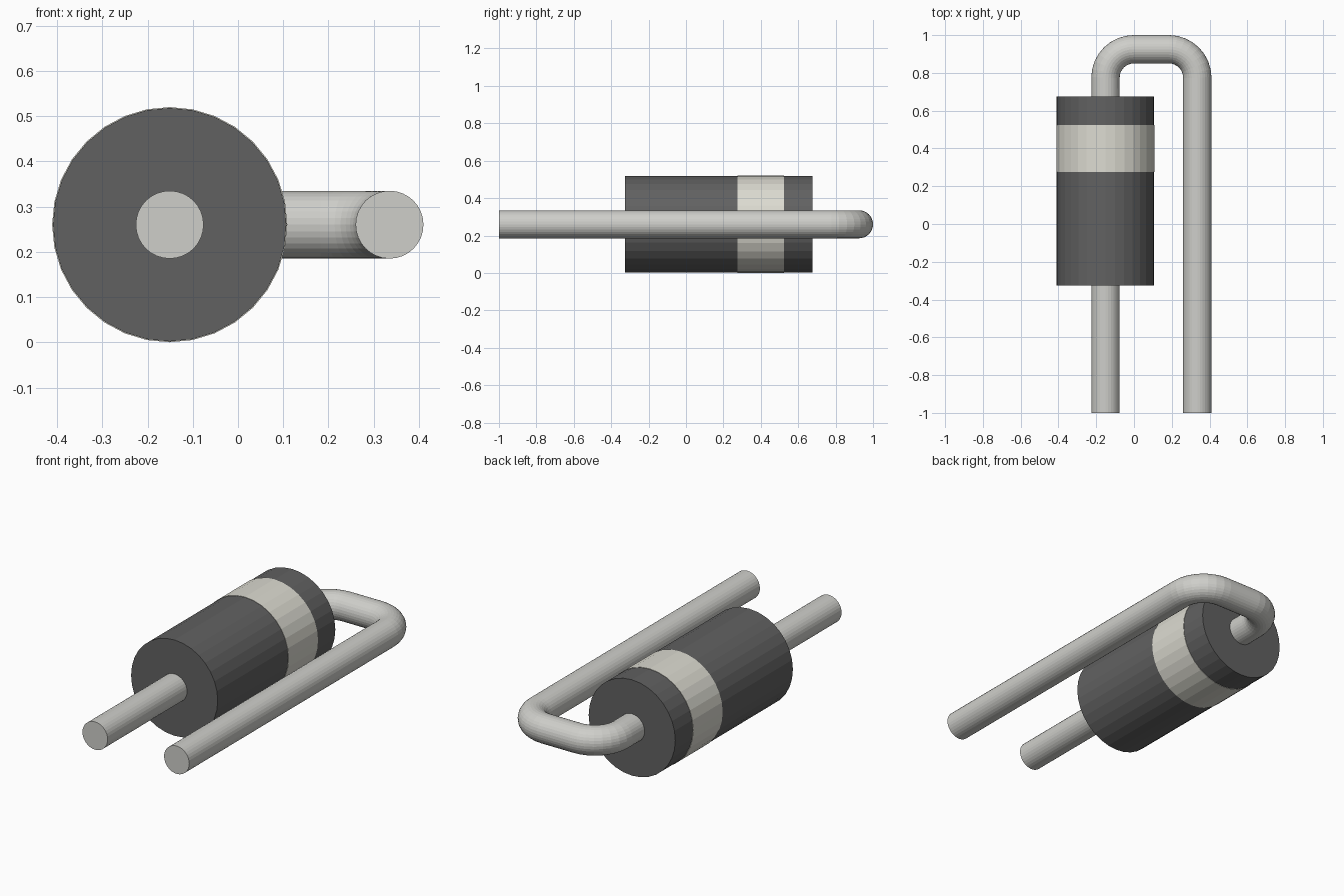
import bpy
from math import pi, cos, sin

if "Cube" in bpy.data.objects:
    bpy.data.objects.remove(bpy.data.objects["Cube"])

AXIS_X, RETURN_X, Z = -0.151, 0.335, 0.26   # body axis, return leg, height
WIRE_R, BEND_R, BEND_Y = 0.075, 0.15, 0.775


def material(name, color):
    mat = bpy.data.materials.new(name)
    mat.diffuse_color = (*color, 1)
    mat.use_nodes = True
    mat.node_tree.nodes["Principled BSDF"].inputs["Base Color"].default_value = mat.diffuse_color
    return mat


def cylinder(name, radius, y0, y1, mat):
    bpy.ops.mesh.primitive_cylinder_add(
        vertices=32, radius=radius, depth=y1 - y0,
        location=(AXIS_X, (y0 + y1) / 2, Z), rotation=(pi / 2, 0, 0))
    obj = bpy.context.object
    obj.name = name
    obj.data.materials.append(mat)
    return obj


def arc(cx, start, end, steps=8):
    angles = [start + (end - start) * i / steps for i in range(steps + 1)]
    return [(cx + BEND_R * cos(a), BEND_Y + BEND_R * sin(a)) for a in angles]


def wire(name, points, mat):
    curve = bpy.data.curves.new(name, 'CURVE')
    curve.dimensions = '3D'
    curve.bevel_depth = WIRE_R
    curve.bevel_resolution = 14
    curve.use_fill_caps = True
    spline = curve.splines.new('POLY')
    spline.points.add(len(points) - 1)
    for p, (x, y) in zip(spline.points, points):
        p.co = (x, y, Z, 1)
    spline.use_smooth = False
    obj = bpy.data.objects.new(name, curve)
    bpy.context.collection.objects.link(obj)
    bpy.ops.object.select_all(action='DESELECT')
    obj.select_set(True)
    bpy.context.view_layer.objects.active = obj
    bpy.ops.object.convert(target='MESH')
    obj = bpy.context.object
    obj.name = name
    obj.data.materials.clear()
    obj.data.materials.append(mat)
    obj.data.polygons.foreach_set("material_index", [0] * len(obj.data.polygons))


dark = material("dark_casing", (0.12, 0.12, 0.12))
ivory = material("ivory_band", (0.72, 0.71, 0.64))
metal = material("lead_metal", (0.62, 0.62, 0.59))

# Casing and the polarity band around it
cylinder("body", 0.258, -0.325, 0.675, dark)
cylinder("polarity_band", 0.26, 0.275, 0.525, ivory)

# Straight lead out of the front
wire("front_lead", [(AXIS_X, -1), (AXIS_X, -0.315)], metal)

# Rear lead, bent back alongside the body
wire("bent_lead",
     [(AXIS_X, 0.665)]
     + arc(AXIS_X + BEND_R, pi, pi / 2)
     + arc(RETURN_X - BEND_R, pi / 2, 0)
     + [(RETURN_X, -1)], metal)
